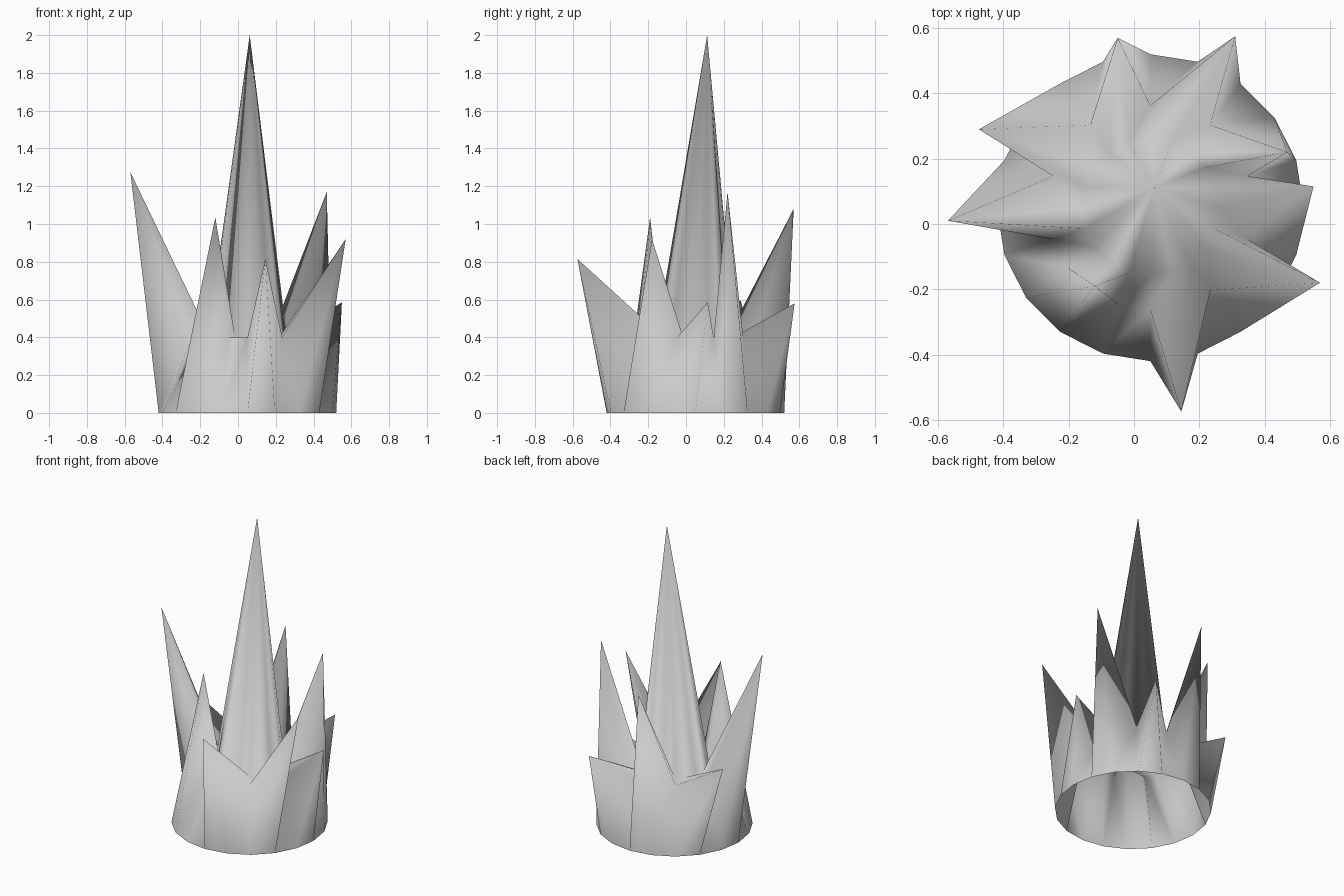
import bpy, bmesh
from math import cos, sin, pi

if "Cube" in bpy.data.objects:
    bpy.data.objects.remove(bpy.data.objects["Cube"])

SIDES = 20
CENTRE = 0.05

# Outer rim points pulled out into side spikes (rim index -> tip position)
SPIKES = {
    0: (0.55, 0.115, 0.585),
    2: (0.47, 0.22, 1.17),
    4: (0.31, 0.575, 0.58),
    6: (-0.05, 0.57, 1.08),
    8: (-0.475, 0.29, 0.595),
    10: (-0.57, 0.01, 1.275),
    13: (-0.12, -0.19, 1.035),
    16: (0.145, -0.575, 0.815),
    18: (0.57, -0.18, 0.92),
}

bm = bmesh.new()


def ring(radius, z, moved={}):
    verts = []
    for i in range(SIDES):
        a = 2 * pi * i / SIDES
        p = (CENTRE + radius * cos(a), CENTRE + radius * sin(a), z)
        verts.append(bm.verts.new(moved.get(i, p)))
    return verts


def bridge(lower, upper, forward):
    # Triangulated band; the diagonal direction is chosen per band
    for i in range(SIDES):
        j = (i + 1) % SIDES
        a, b, c, d = lower[i], lower[j], upper[j], upper[i]
        if forward:
            tris = (a, b, c), (a, c, d)
        else:
            tris = (a, b, d), (b, c, d)
        for t in tris:
            bm.faces.new(t)


# Open base, spiked rim, inner ring at the foot of the tall spike
base = ring(0.47, 0.0)
rim = ring(0.313, 0.4, SPIKES)
inner = ring(0.209, 0.4)
bridge(base, rim, True)
bridge(rim, inner, True)

# Tall central spike
apex = bm.verts.new((0.062, 0.112, 2.0))
for i in range(SIDES):
    bm.faces.new((inner[i], inner[(i + 1) % SIDES], apex))

for f in bm.faces:
    f.smooth = True
mesh = bpy.data.meshes.new("spike_cluster")
bm.to_mesh(mesh)
bm.free()
obj = bpy.data.objects.new("spike_cluster", mesh)
bpy.context.collection.objects.link(obj)
